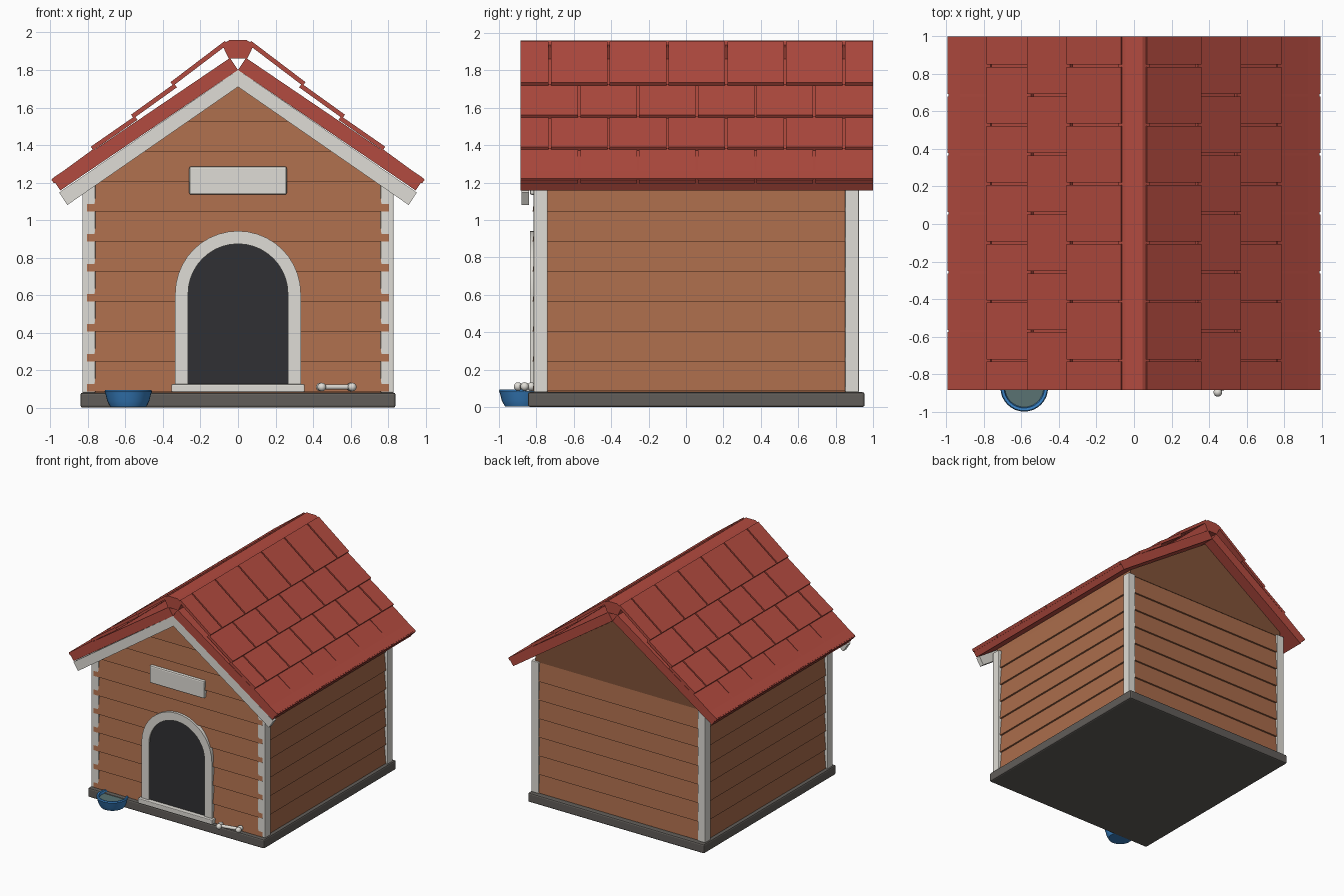
import bpy, bmesh, math
from mathutils import Vector

if "Cube" in bpy.data.objects:
    bpy.data.objects.remove(bpy.data.objects["Cube"])


def material(name, rgb):
    m = bpy.data.materials.new(name)
    m.diffuse_color = (*rgb, 1)
    m.use_nodes = True
    m.node_tree.nodes["Principled BSDF"].inputs["Base Color"].default_value = m.diffuse_color
    return m


WOOD = material("wood", (0.40, 0.15, 0.07))
DARK_WOOD = material("dark_wood", (0.22, 0.085, 0.04))
RED = material("roof_red", (0.45, 0.07, 0.05))
TRIM = material("trim_white", (0.74, 0.72, 0.67))
STONE = material("base_grey", (0.12, 0.11, 0.10))
BLACK = material("door_dark", (0.03, 0.03, 0.033))
BLUE = material("bowl_blue", (0.04, 0.22, 0.55))
WATER = material("water", (0.10, 0.17, 0.17))


def finish(bm, name, mat, bevel=0.0, mirror=False, smooth=False):
    bmesh.ops.recalc_face_normals(bm, faces=bm.faces)
    me = bpy.data.meshes.new(name)
    bm.to_mesh(me)
    bm.free()
    ob = bpy.data.objects.new(name, me)
    bpy.context.collection.objects.link(ob)
    me.materials.append(mat)
    if mirror:
        ob.modifiers.new("mirror", 'MIRROR')
    if bevel:
        b = ob.modifiers.new("bevel", 'BEVEL')
        b.width, b.segments = bevel, 2
    if smooth:
        bpy.ops.object.select_all(action='DESELECT')
        ob.select_set(True)
        bpy.context.view_layer.objects.active = ob
        bpy.ops.object.shade_smooth_by_angle(angle=math.radians(40))
    return ob


def add_prism(bm, pts, y0, y1):
    """Extrude an x-z outline from y0 to y1."""
    a = [bm.verts.new((x, y0, z)) for x, z in pts]
    b = [bm.verts.new((x, y1, z)) for x, z in pts]
    bm.faces.new(a)
    bm.faces.new(b[::-1])
    n = len(pts)
    for i in range(n):
        j = (i + 1) % n
        bm.faces.new((a[i], b[i], b[j], a[j]))


def prism(name, pts, y0, y1, mat, **kw):
    bm = bmesh.new()
    add_prism(bm, pts, y0, y1)
    return finish(bm, name, mat, **kw)


def box(name, x0, x1, y0, y1, z0, z1, mat, **kw):
    return prism(name, [(x0, z0), (x1, z0), (x1, z1), (x0, z1)], y0, y1, mat, **kw)


def siding(name, origin, along, out, boards, depth):
    """Lapped boards: each is thick at its lower edge and tapers to nothing."""
    bm = bmesh.new()
    o, a, n, up = Vector(origin), Vector(along), Vector(out), Vector((0, 0, 1))
    for z0, z1, w0, w1 in boards:
        ends = []
        for s in (-1, 1):
            low, top = o + a * s * w0 + up * z0, o + a * s * w1 + up * z1
            ends.append([bm.verts.new(p) for p in (low, low + n * depth, top)])
        l, r = ends
        bm.faces.new(l)
        bm.faces.new(r[::-1])
        for i in range(3):
            j = (i + 1) % 3
            bm.faces.new((l[i], r[i], r[j], l[j]))
    return finish(bm, name, WOOD)


# Base and house body
Y0, Y1 = -0.80, 0.905
YC = (Y0 + Y1) / 2
box("base", -0.84, 0.84, -0.845, 0.955, 0, 0.08, STONE, bevel=0.012)
prism("house_body", [(-0.8, 0.08), (0.8, 0.08), (0.8, 1.25), (0, 1.79), (-0.8, 1.25)], Y0, Y1, WOOD)
prism("back_gable", [(-0.8, 1.205), (0.8, 1.205), (0.8, 1.25), (0, 1.79), (-0.8, 1.25)], Y1, Y1 + 0.004, DARK_WOOD)

# Lapped siding on all four walls
rows = [(0.085 + 0.16 * i, 0.245 + 0.16 * i) for i in range(7)]
wall = lambda w: [(a, b, w, w) for a, b in rows]
gable = [(1.205, 1.365, 0.8, 0.62), (1.365, 1.525, 0.62, 0.39), (1.525, 1.77, 0.39, 0.02)]
siding("front_siding", (0, Y0, 0), (1, 0, 0), (0, -1, 0), wall(0.805) + gable, 0.02)
siding("back_siding", (0, Y1, 0), (1, 0, 0), (0, 1, 0), wall(0.78), 0.015)
for s, side in ((1, "right"), (-1, "left")):
    siding(side + "_siding", (s * 0.8, YC, 0), (0, 1, 0), (s, 0, 0), wall(0.82), 0.015)

# Corner posts
box("front_corner_posts", 0.76, 0.83, -0.815, -0.74, 0.08, 1.21, TRIM, mirror=True, bevel=0.006)
box("back_corner_posts", 0.76, 0.83, 0.85, 0.925, 0.08, 1.21, TRIM, mirror=True, bevel=0.006)


# Arched door with frame and sill
def arch(r, z0=0.12, zc=0.607, n=20):
    return [(r, z0)] + [(r * math.cos(math.pi * i / n), zc + r * math.sin(math.pi * i / n))
                        for i in range(n + 1)] + [(-r, z0)]


prism("door_opening", arch(0.28), -0.823, -0.78, BLACK)
bm = bmesh.new()
outer, inner = arch(0.335), arch(0.266)
loops = [[bm.verts.new((x, y, z)) for x, z in pts]
         for pts, y in ((outer, -0.835), (inner, -0.835), (inner, -0.79), (outer, -0.79))]
for k in range(4):
    p, q = loops[k], loops[(k + 1) % 4]
    for i in range(len(p) - 1):
        bm.faces.new((p[i], p[i + 1], q[i + 1], q[i]))
bm.faces.new([l[0] for l in loops])
bm.faces.new([l[-1] for l in loops])
finish(bm, "door_frame", TRIM, smooth=True)
box("door_sill", -0.355, 0.355, -0.86, -0.79, 0.083, 0.125, TRIM, bevel=0.006)

# Blank sign above the door
box("sign_board", -0.26, 0.26, -0.835, -0.79, 1.135, 1.285, TRIM, bevel=0.01)

# Roof slabs and front barge boards
RY0, RY1 = -0.885, 1.0
prism("roof_slabs", [(0, 1.80), (0.947, 1.158), (0.99, 1.222), (0.043, 1.864)], RY0, RY1, RED, mirror=True)
prism("barge_boards", [(0, 1.71), (0.91, 1.08), (0.953, 1.147), (0, 1.80)], -0.88, -0.84, TRIM, mirror=True)

# Shingle courses with staggered joints
ends = [(0.07, 1.955), (0.36, 1.735), (0.57, 1.562), (0.785, 1.391), (0.995, 1.215)]
bm = bmesh.new()
pitch, gap, thick = (RY1 - RY0) / 6, 0.006, 0.024
for k in range(4):
    top, low = Vector(ends[k]), Vector(ends[k + 1])
    if k:
        top += Vector((-0.02, -0.008))
    d = (low - top).normalized()
    nrm = Vector((-d.y, d.x)) * thick
    outline = [low, top, top - nrm, low - nrm]
    cuts = [RY0 + pitch * (i + (0.5 if k % 2 == 0 else 0)) for i in range(7)]
    cuts = [RY0] + [c for c in cuts if RY0 + 0.01 < c < RY1 - 0.01] + [RY1]
    for a, b in zip(cuts, cuts[1:]):
        add_prism(bm, outline, a + (gap if a > RY0 else 0), b - (gap if b < RY1 else 0))
finish(bm, "shingles", RED, mirror=True)

# Ridge cap
cap = [(0.05, 1.862), (0.085, 1.935), (0.045, 1.96)]
prism("ridge_cap", cap + [(-x, z) for x, z in cap[::-1]], RY0, RY1, RED)

# Food bowl, spun from a profile, with its contents
BX, BY = -0.585, -0.873


def lathe(name, profile, mat):
    bm = bmesh.new()
    n = 32
    rings = [[bm.verts.new((BX + r * math.cos(2 * math.pi * i / n), BY + r * math.sin(2 * math.pi * i / n), z))
              for i in range(n)] for r, z in profile]
    for p, q in zip(rings, rings[1:]):
        for i in range(n):
            j = (i + 1) % n
            bm.faces.new((p[i], p[j], q[j], q[i]))
    bm.faces.new(rings[0])
    bm.faces.new(rings[-1])
    return finish(bm, name, mat, smooth=True)


lathe("bowl", [(0.095, 0.004), (0.112, 0.035), (0.122, 0.075), (0.127, 0.086), (0.122, 0.095),
               (0.108, 0.093), (0.10, 0.06), (0.08, 0.04)], BLUE)
lathe("bowl_contents", [(0.085, 0.045), (0.103, 0.072)], WATER)

# Bone: a shaft with two knobs at each end
bm = bmesh.new()
a, b = Vector((0.443, -0.88, 0.11)), Vector((0.605, -0.845, 0.11))
d = (b - a).normalized()
side = Vector((-d.y, d.x, 0))
for p in (a, b):
    for s in (-1, 1):
        knob = bmesh.ops.create_uvsphere(bm, u_segments=16, v_segments=10, radius=0.023)
        bmesh.ops.translate(bm, verts=knob["verts"], vec=p + side * s * 0.018)
shaft = bmesh.ops.create_cone(bm, cap_ends=True, segments=16, radius1=0.014, radius2=0.014, depth=(b - a).length)
rot = Vector((0, 0, 1)).rotation_difference(d).to_matrix()
bmesh.ops.rotate(bm, verts=shaft["verts"], cent=(0, 0, 0), matrix=rot)
bmesh.ops.translate(bm, verts=shaft["verts"], vec=(a + b) / 2)
finish(bm, "bone", TRIM, smooth=True)
